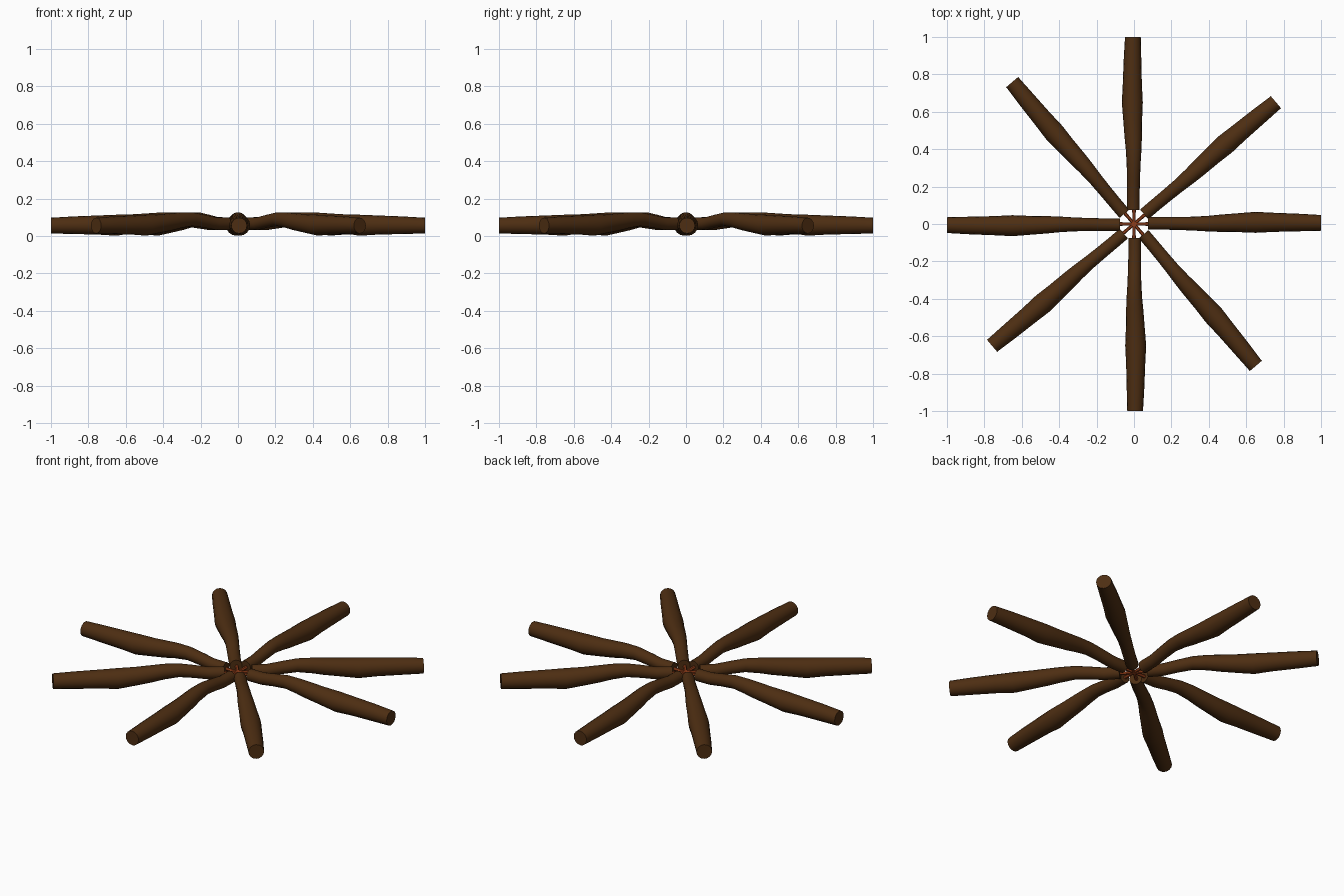
import bpy, bmesh, math
from mathutils import Matrix

if "Cube" in bpy.data.objects:
    bpy.data.objects.remove(bpy.data.objects["Cube"])


def material(name, color):
    m = bpy.data.materials.new(name)
    m.diffuse_color = color
    m.use_nodes = True
    m.node_tree.nodes["Principled BSDF"].inputs["Base Color"].default_value = m.diffuse_color
    return m


bark = material("bark", (0.075, 0.027, 0.006, 1))
ember = material("ember", (0.30, 0.05, 0.01, 1))

SIDES = 16
# log stations: distance from centre, sideways drift, height, radius
LOG = [(0.075, 0.004, 0.066, 0.034), (0.16, 0.004, 0.067, 0.034),
       (0.24, 0.003, 0.080, 0.035), (0.32, 0.002, 0.090, 0.037),
       (0.40, 0.002, 0.085, 0.042), (0.46, 0.004, 0.077, 0.046),
       (0.55, 0.007, 0.067, 0.050), (0.65, 0.009, 0.058, 0.056),
       (0.75, 0.009, 0.059, 0.051), (0.88, 0.008, 0.058, 0.047),
       (1.00, 0.006, 0.056, 0.042)]
# thin glowing stick joining each log to the middle
STICK = [(0.0, 0.0, 0.062, 0.008), (0.09, 0.0, 0.064, 0.010)]


def loft(name, stations, angle, sides, mat):
    """Skin round rings along +x, then turn the piece about the z axis."""
    bm = bmesh.new()
    rings = []
    for x, y, z, r in stations:
        rings.append([bm.verts.new((x, y + r * math.cos(2 * math.pi * i / sides),
                                    z + r * math.sin(2 * math.pi * i / sides)))
                      for i in range(sides)])
    for a, b in zip(rings, rings[1:]):
        for i in range(sides):
            j = (i + 1) % sides
            bm.faces.new((a[i], a[j], b[j], b[i]))
    bm.faces.new(rings[0])
    bm.faces.new(rings[-1])
    bmesh.ops.recalc_face_normals(bm, faces=bm.faces)
    bm.transform(Matrix.Rotation(math.radians(angle), 4, 'Z'))
    me = bpy.data.meshes.new(name)
    bm.to_mesh(me)
    bm.free()
    me.materials.append(mat)
    ob = bpy.data.objects.new(name, me)
    bpy.context.collection.objects.link(ob)
    bpy.ops.object.select_all(action='DESELECT')
    ob.select_set(True)
    bpy.context.view_layer.objects.active = ob
    bpy.ops.object.shade_smooth_by_angle(angle=math.radians(40))
    return ob


# eight logs in a ring: four on the axes, four near the diagonals
for k in range(4):
    for label, start in (("straight", 0), ("diagonal", 40.3)):
        angle = start + 90 * k
        loft(f"{label}_log_{k + 1}", LOG, angle, SIDES, bark)
        loft(f"{label}_ember_stick_{k + 1}", STICK, angle, 6, ember)
